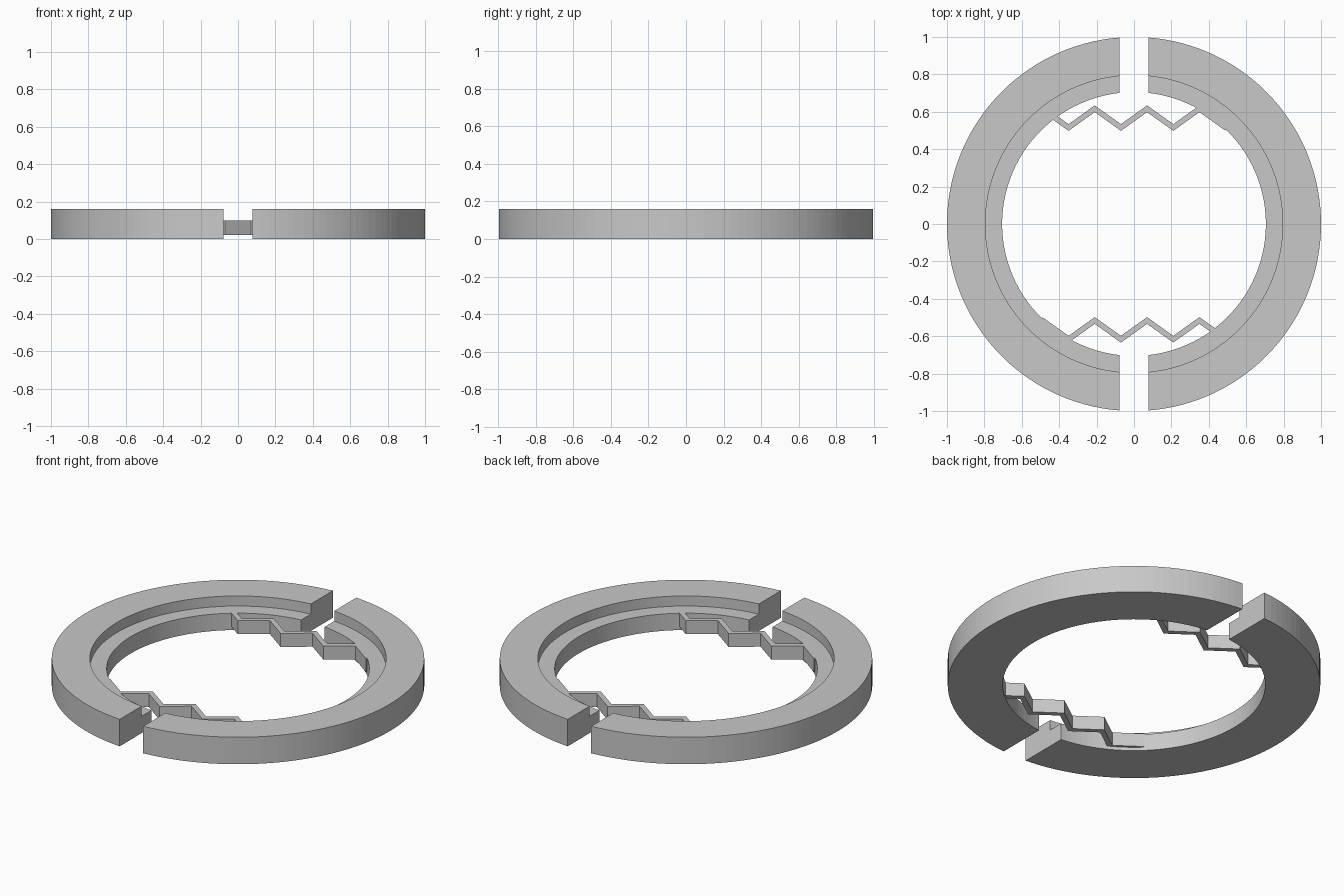
import bpy, bmesh, math

cube = bpy.data.objects.get("Cube")
if cube:
    bpy.data.objects.remove(cube)

GREY = (0.58, 0.58, 0.58, 1)
grey = bpy.data.materials.new("plain_grey")
grey.use_nodes = True
grey.diffuse_color = GREY
grey.node_tree.nodes["Principled BSDF"].inputs["Base Color"].default_value = GREY

HALF_GAP = 0.077
STEPS = 64
# Stepped cross-section of the ring as (radius, height)
PROFILE = [(0.705, 0), (1, 0), (1, 0.16), (0.795, 0.16), (0.795, 0.1), (0.705, 0.1)]


def sweep(name, sections):
    """Skin a row of matching closed cross-sections and cap both ends."""
    bm = bmesh.new()
    rows = [[bm.verts.new(p) for p in section] for section in sections]
    for a, b in zip(rows, rows[1:]):
        for i in range(len(a)):
            j = (i + 1) % len(a)
            bm.faces.new((a[i], a[j], b[j], b[i]))
    bm.faces.new(rows[0])
    bm.faces.new(rows[-1])
    bmesh.ops.recalc_face_normals(bm, faces=bm.faces)
    mesh = bpy.data.meshes.new(name)
    bm.to_mesh(mesh)
    bm.free()
    mesh.materials.append(grey)
    obj = bpy.data.objects.new(name, mesh)
    bpy.context.collection.objects.link(obj)
    return obj


def ring_section(side, t):
    """Cross-section at t from -1 to 1; the ends lie flat along the gap."""
    points = []
    for r, z in PROFILE:
        angle = t * math.acos(HALF_GAP / r)
        points.append((side * r * math.cos(angle), r * math.sin(angle), z))
    return points


def zigzag_section(turn, i):
    """Upright strip section at corner i, turned half way round for the front."""
    x = -0.49 + 0.14 * i
    y = 0.516 if i % 2 else 0.616
    return [(turn * x, turn * (y + dy), z)
            for dy, z in ((-0.018, 0.02), (0.018, 0.02), (0.018, 0.1), (-0.018, 0.1))]


# Two half rings with a step around the inside
for name, side in (("left_half_ring", 1), ("right_half_ring", -1)):
    sweep(name, [ring_section(side, 2 * k / STEPS - 1) for k in range(STEPS + 1)])

# Zigzag springs bridging the halves
for name, turn in (("back_zigzag_spring", 1), ("front_zigzag_spring", -1)):
    sweep(name, [zigzag_section(turn, i) for i in range(8)])
